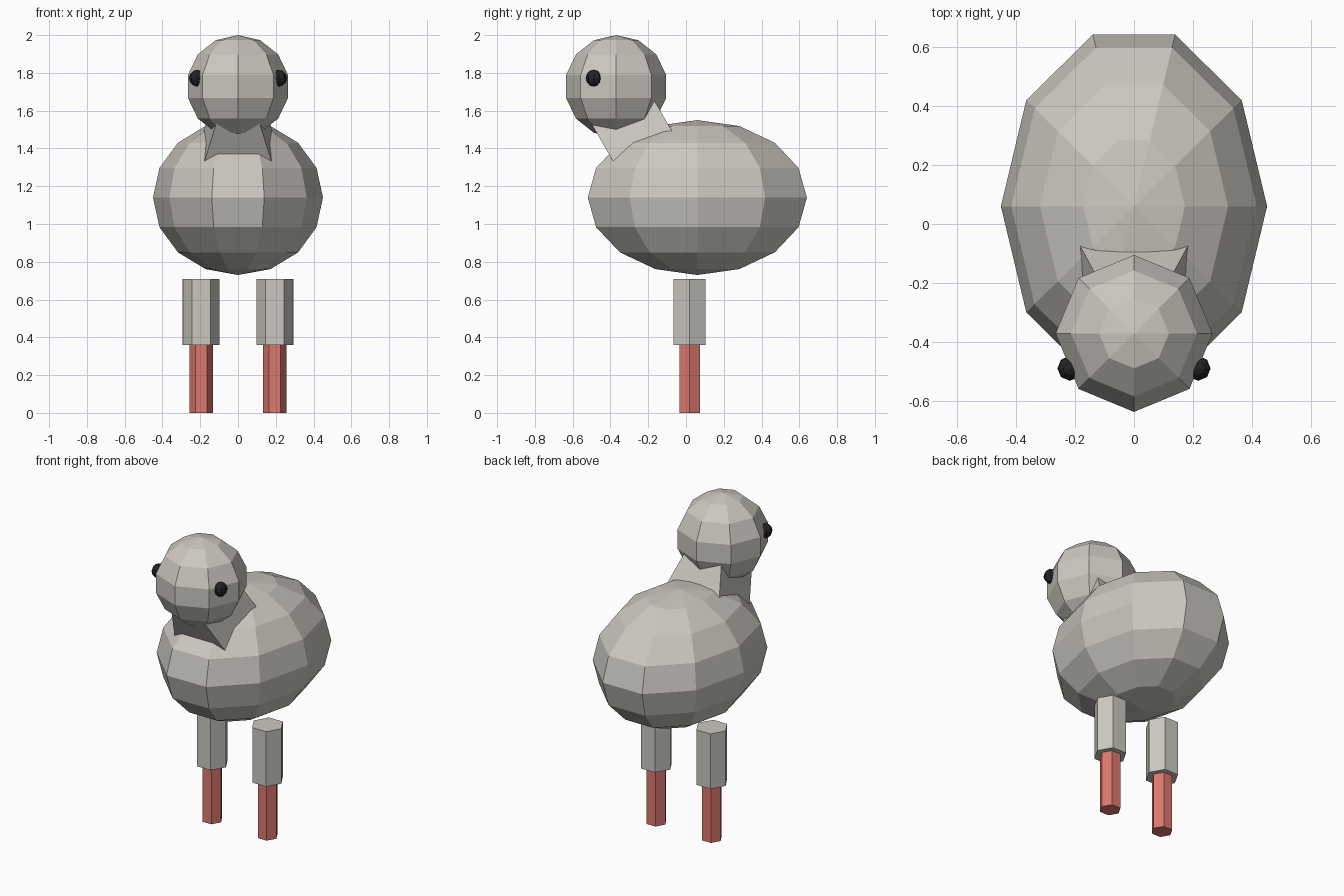
import bpy
import bmesh
import math
from mathutils import Vector

if "Cube" in bpy.data.objects:
    bpy.data.objects.remove(bpy.data.objects["Cube"])


def material(name, rgb):
    m = bpy.data.materials.new(name)
    m.diffuse_color = (*rgb, 1)
    m.use_nodes = True
    m.node_tree.nodes["Principled BSDF"].inputs["Base Color"].default_value = m.diffuse_color
    return m


GREY = material("warm grey", (0.60, 0.575, 0.525))
RED = material("leg red", (0.71, 0.19, 0.155))
BLACK = material("eye black", (0.016, 0.016, 0.017))


def finish(name, bm, mat):
    bmesh.ops.recalc_face_normals(bm, faces=bm.faces)
    mesh = bpy.data.meshes.new(name)
    bm.to_mesh(mesh)
    bm.free()
    mesh.materials.append(mat)
    obj = bpy.data.objects.new(name, mesh)
    bpy.context.collection.objects.link(obj)
    return obj


def loft(bm, loops):
    """Closed skin over a list of equal-length vertex loops."""
    n = len(loops[0])
    for a, b in zip(loops, loops[1:]):
        for i in range(n):
            j = (i + 1) % n
            bm.faces.new((a[i], a[j], b[j], b[i]))


def ring(bm, center, rx, ry, z, segments):
    steps = [2 * math.pi * i / segments for i in range(segments)]
    return [bm.verts.new((center[0] + rx * math.cos(a), center[1] + ry * math.sin(a), z))
            for a in steps]


def ellipsoid(name, center, radii, segments, rings, mat):
    bm = bmesh.new()
    loops = []
    for k in range(1, rings):
        t = math.pi * k / rings
        s = math.sin(t)
        loops.append(ring(bm, center, radii[0] * s, radii[1] * s,
                          center[2] + radii[2] * math.cos(t), segments))
    loft(bm, loops)
    for loop, sign in ((loops[0], 1), (loops[-1], -1)):
        pole = bm.verts.new((center[0], center[1], center[2] + sign * radii[2]))
        for i in range(segments):
            bm.faces.new((loop[i], loop[(i + 1) % segments], pole))
    return finish(name, bm, mat)


def prism(name, center, radius, z0, z1, mat):
    bm = bmesh.new()
    loops = [ring(bm, center, radius, radius, z, 6) for z in (z0, z1)]
    loft(bm, loops)
    for loop in loops:
        bm.faces.new(loop)
    return finish(name, bm, mat)


# Faceted body and head
ellipsoid("body", (0, 0.06, 1.14), (0.45, 0.61, 0.41), 10, 8, GREY)
ellipsoid("head", (0, -0.37, 1.728), (0.272, 0.272, 0.272), 8, 7, GREY)

# Neck: block leaning forward, narrowing sideways toward the head
axis = Vector((0, -0.5, 0.866))
depth = Vector((0, 0.866, 0.5))
base = Vector((0, -0.2375, 1.425))
bm = bmesh.new()
ends = []
for t, half in ((-0.1, 0.203), (0.25, 0.108)):
    ends.append([bm.verts.new(base + axis * t + depth * 0.175 * d + Vector((half * s, 0, 0)))
                 for s, d in ((-1, -1), (1, -1), (1, 1), (-1, 1))])
loft(bm, ends)
for end in ends:
    bm.faces.new(end)
finish("neck", bm, GREY)

# Paired eyes and six-sided legs
for side, label in ((-1, "left"), (1, "right")):
    ellipsoid(label + "_eye", (0.217 * side, -0.488, 1.772), (0.042, 0.042, 0.044), 8, 6, BLACK)
    prism(label + "_thigh", (0.195 * side, 0.019), 0.0975, 0.36, 0.71, GREY)
    prism(label + "_shin", (0.195 * side, 0.019), 0.0625, 0.0, 0.36, RED)
